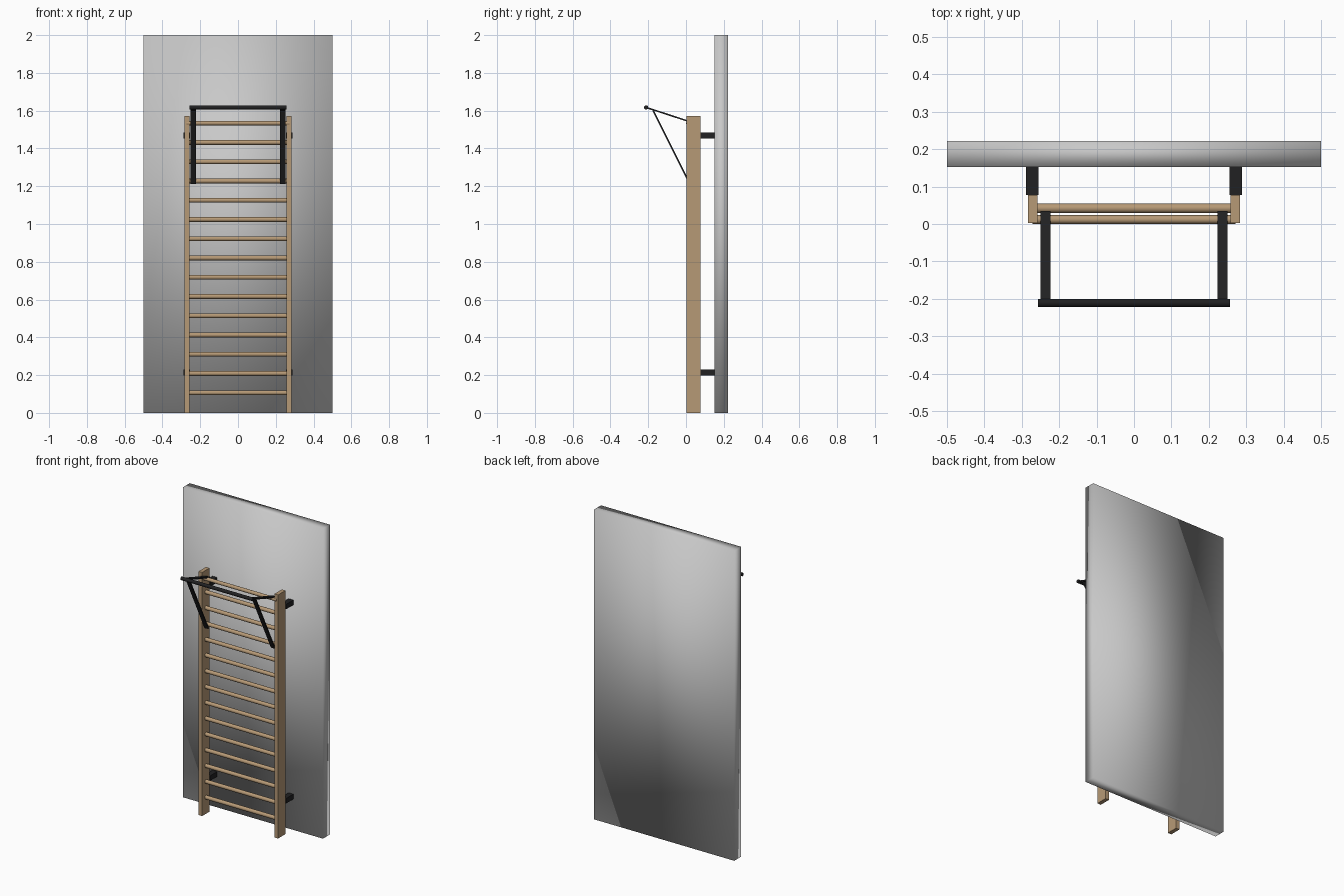
import bpy, math
from mathutils import Vector

if "Cube" in bpy.data.objects:
    bpy.data.objects.remove(bpy.data.objects["Cube"])


def material(name, rgb):
    m = bpy.data.materials.new(name)
    m.diffuse_color = (*rgb, 1)
    m.use_nodes = True
    m.node_tree.nodes["Principled BSDF"].inputs["Base Color"].default_value = m.diffuse_color
    return m


WOOD = material("light wood", (0.47, 0.32, 0.18))
BLACK = material("black metal", (0.015, 0.015, 0.016))
GREY = material("grey wall", (0.58, 0.58, 0.58))


def finish(name, mat):
    ob = bpy.context.object
    ob.name = name
    ob.data.materials.append(mat)
    return ob


def box(name, lo, hi, mat):
    lo, hi = Vector(lo), Vector(hi)
    bpy.ops.mesh.primitive_cube_add(size=1, location=(lo + hi) / 2)
    ob = finish(name, mat)
    ob.scale = hi - lo
    bpy.ops.object.transform_apply(location=False, rotation=False, scale=True)
    return ob


def rod(name, half, y, z, r, mat):
    bpy.ops.mesh.primitive_cylinder_add(vertices=24, radius=r, depth=2 * half,
                                        location=(0, y, z), rotation=(0, math.pi / 2, 0))
    ob = finish(name, mat)
    bpy.ops.object.shade_smooth_by_angle(angle=math.radians(40))
    return ob


def strap(name, x, a, b, width, thick, mat):
    """Flat bar running from a to b, both given as (y, z)."""
    dy, dz = b[0] - a[0], b[1] - a[1]
    bpy.ops.mesh.primitive_cube_add(size=1, location=(x, (a[0] + b[0]) / 2, (a[1] + b[1]) / 2),
                                    rotation=(math.atan2(dz, dy), 0, 0))
    ob = finish(name, mat)
    ob.scale = (width, math.hypot(dy, dz), thick)
    return ob


# wall panel, softly shaded across its corners
wall = box("wall_panel", (-0.5, 0.152, 0), (0.5, 0.222, 2), GREY)
for p in wall.data.polygons:
    p.use_smooth = True

# uprights, wall brackets and pull-up arms on both sides
for side, s in (("left", -1), ("right", 1)):
    def sided_box(name, x0, x1, y0, y1, z0, z1, mat):
        xs = sorted((s * x0, s * x1))
        box(f"{side}_{name}", (xs[0], y0, z0), (xs[1], y1, z1), mat)

    sided_box("upright", 0.258, 0.284, 0.003, 0.078, 0, 1.572, WOOD)
    for level, z in (("lower", 0.215), ("upper", 1.468)):
        sided_box(f"{level}_bracket", 0.255, 0.289, 0.078, 0.153, z - 0.016, z + 0.016, BLACK)
    strap(f"{side}_top_arm", s * 0.237, (-0.211, 1.617), (0.034, 1.537), 0.027, 0.008, BLACK)
    strap(f"{side}_brace", s * 0.237, (-0.175, 1.603), (0.02, 1.213), 0.027, 0.008, BLACK)

# rungs, with the top one set forward
for i in range(14):
    rod(f"rung_{i + 1}", 0.262, 0.042, 0.107 + i * 0.1019, 0.0125, WOOD)
rod("top_rung", 0.272, 0.012, 1.534, 0.0115, WOOD)

# pull-up bar
rod("pull_up_bar", 0.256, -0.211, 1.617, 0.011, BLACK)
